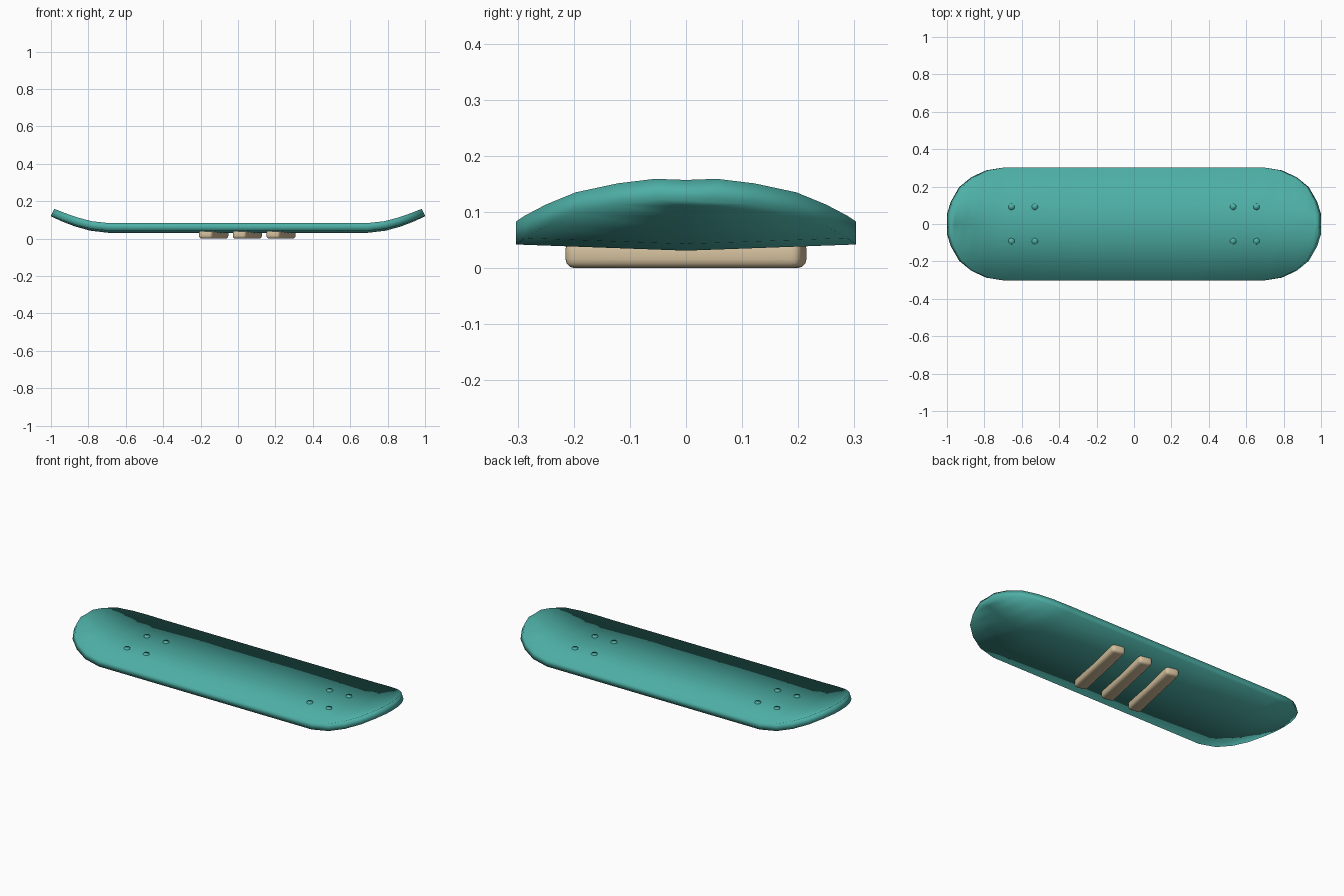
import bpy, bmesh, math

if "Cube" in bpy.data.objects:
    bpy.data.objects.remove(bpy.data.objects["Cube"])

def material(name, col):
    m = bpy.data.materials.new(name)
    m.diffuse_color = (*col, 1)
    m.use_nodes = True
    m.node_tree.nodes["Principled BSDF"].inputs["Base Color"].default_value = m.diffuse_color
    return m

teal = material("teal", (0.075, 0.43, 0.38))
tan = material("tan", (0.66, 0.53, 0.34))

def finish(bm, name, mat):
    bmesh.ops.recalc_face_normals(bm, faces=bm.faces)
    me = bpy.data.meshes.new(name)
    bm.to_mesh(me)
    bm.free()
    me.materials.append(mat)
    for p in me.polygons:
        p.use_smooth = True
    ob = bpy.data.objects.new(name, me)
    bpy.context.collection.objects.link(ob)
    return ob

HALF, THICK, KICK = 0.303, 0.041, 0.69
DISH = 0.011          # rise of the long edges above the centre line

# Deck: cross-sections along x, kicked up at both ends
half_rows = [(0.23, HALF), (KICK, HALF), (0.79, 0.287), (0.87, 0.25),
             (0.935, 0.197), (0.978, 0.122), (1.0, 0.055)]
rows = [(-x, w) for x, w in reversed(half_rows)] + half_rows
bm = bmesh.new()
rings = []
for x, w in rows:
    t = max(0, (abs(x) - KICK) / (1 - KICK))
    slope = math.atan(0.085 * 1.8 / (1 - KICK) * t ** 0.8)
    z = 0.072 + 0.085 * t ** 1.8
    xt = x - math.copysign(THICK * math.sin(slope), x)
    zb = z - THICK * math.cos(slope)
    d = DISH * w / HALF
    ring = [(xt, -w, z + d), (xt, 0, z), (xt, w, z + d),
            (x, w, zb + d), (x, 0, zb), (x, -w, zb + d)]
    rings.append([bm.verts.new(c) for c in ring])
for a, b in zip(rings, rings[1:]):
    for i in range(6):
        j = (i + 1) % 6
        bm.faces.new((a[i], a[j], b[j], b[i]))
for r in (rings[0], rings[-1]):
    bm.faces.new((r[0], r[1], r[4], r[5]))
    bm.faces.new((r[1], r[2], r[3], r[4]))
finish(bm, "deck", teal)

# Bolts: low heads in two groups of four
n = 0
for x in (-0.655, -0.53, 0.53, 0.655):
    for y in (-0.092, 0.092):
        bm = bmesh.new()
        bmesh.ops.create_cone(bm, cap_ends=True, segments=12, radius1=0.018,
                              radius2=0.016, depth=0.014)
        bmesh.ops.translate(bm, verts=bm.verts, vec=(x, y, 0.074))
        n += 1
        finish(bm, f"bolt_{n}", teal)

# Slanted rounded bars under the deck
for i, x in enumerate((-0.13, 0.05, 0.23)):
    bm = bmesh.new()
    bmesh.ops.create_cube(bm, size=1)
    bmesh.ops.scale(bm, verts=bm.verts, vec=(0.075, 0.43, 0.05))
    bmesh.ops.bevel(bm, geom=bm.edges[:], offset=0.016, segments=3,
                    profile=0.5, affect='EDGES')
    bar = finish(bm, f"underside_bar_{i + 1}", tan)
    bar.location = (x, 0, 0.025)
    bar.rotation_euler.z = math.radians(-12)
